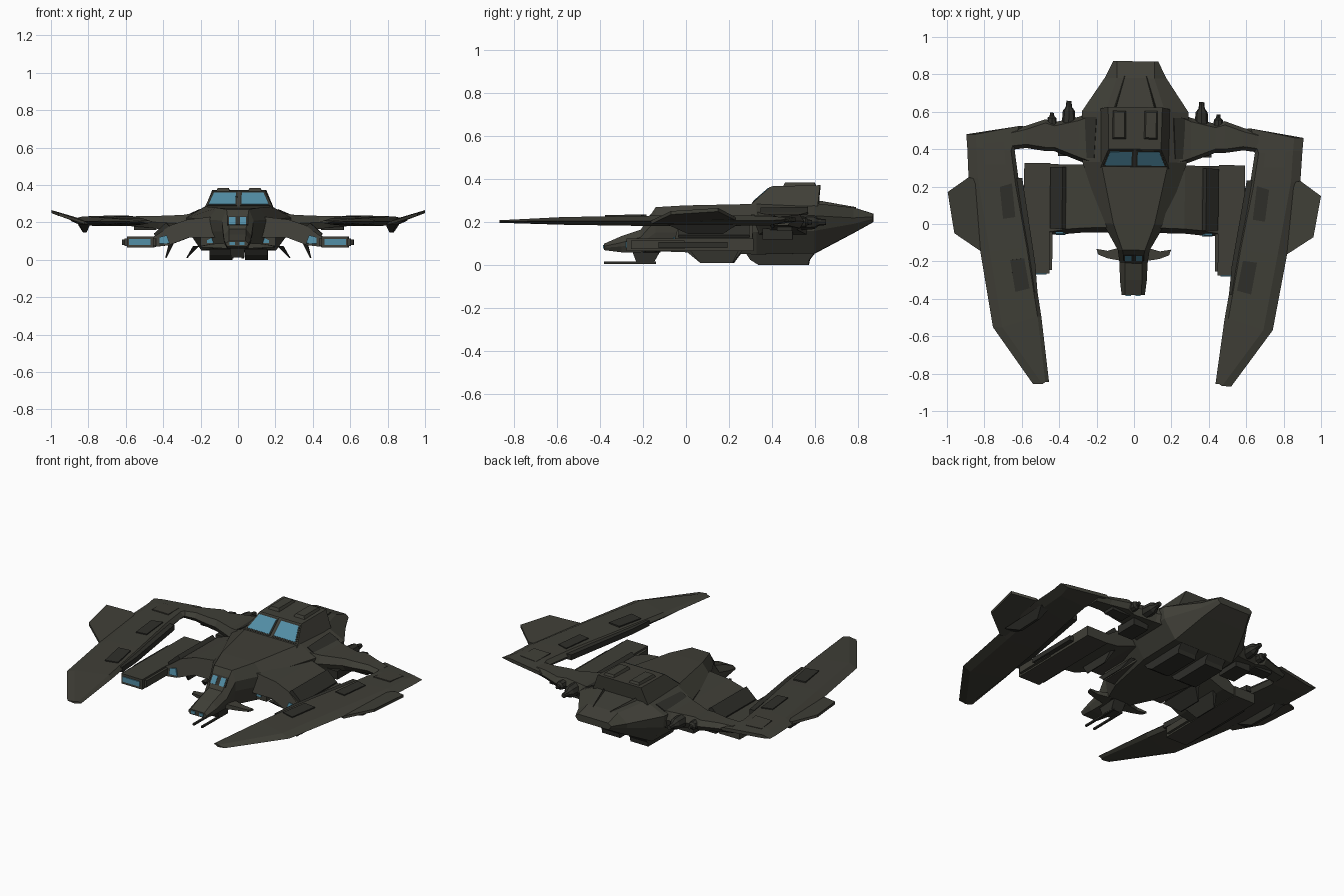
import bpy, bmesh, math
from mathutils import Vector

YAW = -0.011  # the whole craft is turned very slightly


def material(name, rgb):
    m = bpy.data.materials.new(name)
    m.diffuse_color = (*rgb, 1)
    return m


HULL = material("olive_grey", (0.050, 0.049, 0.038))
DARK = material("dark_grey", (0.028, 0.028, 0.023))
GLASS = material("blue_glass", (0.085, 0.27, 0.38))


def finish(name, bm, mat, mirror):
    bmesh.ops.recalc_face_normals(bm, faces=bm.faces)
    me = bpy.data.meshes.new(name)
    bm.to_mesh(me)
    bm.free()
    me.materials.append(mat)
    ob = bpy.data.objects.new(name, me)
    bpy.context.collection.objects.link(ob)
    ob.rotation_euler.z = YAW
    if mirror:
        ob.modifiers.new("mirror", 'MIRROR')
    return ob


def loft(name, rings, mat=HULL, mirror=True):
    """Skin a list of equal-length rings and cap both ends."""
    bm = bmesh.new()
    vs = [[bm.verts.new(p) for p in r] for r in rings]
    n = len(vs[0])
    for a, b in zip(vs, vs[1:]):
        for i in range(n):
            bm.faces.new((a[i], a[(i + 1) % n], b[(i + 1) % n], b[i]))
    bm.faces.new(vs[0])
    bm.faces.new(vs[-1])
    return finish(name, bm, mat, mirror)


def box(name, x, y, z, mat=HULL, mirror=True, taper=0.0):
    """Box from ranges; taper pulls in the top edges."""
    def ring(h, t):
        return [(x[0] + t, y[0] + t, h), (x[1] - t, y[0] + t, h),
                (x[1] - t, y[1] - t, h), (x[0] + t, y[1] - t, h)]
    return loft(name, [ring(z[0], 0), ring(z[1], taper)], mat, mirror)


def plate(name, quad, mat, thick=0.006, mirror=True):
    """Thin plate standing proud of a surface."""
    q = [Vector(p) for p in quad]
    n = (q[1] - q[0]).cross(q[2] - q[0]).normalized() * thick
    return loft(name, [[p - n * 0.4 for p in q], [p + n * 0.6 for p in q]], mat, mirror)


# Fuselage: eight-sided sections (y, top half-width, z, side, z, bottom, z)
sections = [
    (0.87, .10, .24, .12, .225, .10, .20),
    (0.78, .10, .268, .165, .22, .14, .15),
    (0.60, .16, .288, .285, .23, .20, .055),
    (0.33, .18, .285, .28, .225, .20, .05),
    (0.00, .11, .278, .165, .215, .13, .06),
    (-0.14, .06, .27, .085, .21, .07, .065),
    (-0.21, .045, .165, .075, .13, .055, .06),
    (-0.30, .045, .135, .072, .105, .055, .06),
    (-0.38, .045, .10, .062, .088, .05, .07)]
loft("fuselage", [[(a, y, za), (b, y, zb), (b * .97, y, zb - (zb - zc) * .4), (c, y, zc),
                   (-c, y, zc), (-b * .97, y, zb - (zb - zc) * .4), (-b, y, zb), (-a, y, za)]
                  for y, a, za, b, zb, c, zc in sections], mirror=False)

# Cabin with two windscreens and roof housings
loft("cabin", [[(-.185, .295, .275), (.185, .295, .275), (.185, .615, .275), (-.185, .615, .275)],
               [(-.14, .40, .367), (.14, .40, .367), (.145, .625, .372), (-.145, .625, .372)]],
     mirror=False)


def screen(x0, xb, xt, f0, f1):
    p = lambda x, f: (x, .295 + .105 * f, .275 + .092 * f)
    return [p(x0, f0), p(xb, f0), p(xt, f1), p(x0, f1)]


plate("windscreen_frame", screen(.008, .170, .138, .14, .95), DARK, .005)
plate("windscreen", screen(.016, .160, .132, .20, .88), GLASS, .009)
box("roof_housing", (.045, .125), (.45, .61), (.36, .385), taper=.012)
plate("shoulder_panel", [(.215, .35, .263), (.262, .35, .238),
                         (.265, .57, .241), (.205, .57, .267)], DARK, .009)
loft("rear_rail", [[(.10, .62, .28), (.115, .62, .28), (.107, .62, .30)],
                   [(.055, .79, .262), (.062, .79, .262), (.058, .79, .270)]])

# Nose: visor slits, chin lights, turret, guns and ears
plate("nose_visor_frame", [(-.055, -.162, .232), (-.055, -.193, .185),
                           (.055, -.193, .185), (.055, -.162, .232)], DARK, .008, False)
plate("nose_visor", [(.012, -.193, .185), (.045, -.193, .185),
                     (.045, -.167, .225), (.012, -.167, .225)], GLASS, .0098)
plate("nose_light", [(.012, -.381, .078), (.04, -.381, .078),
                     (.04, -.381, .094), (.012, -.381, .094)], GLASS)
loft("nose_turret", [[(-.04, -.25, .065), (.04, -.25, .065), (.04, -.12, .065), (-.04, -.12, .065)],
                     [(-.035, -.23, .012), (.035, -.23, .012), (.035, -.15, .012), (-.035, -.15, .012)]],
     DARK, False)
box("nose_gun", (.022, .034), (-.38, -.14), (.006, .016), DARK)
loft("nose_ear", [[(.05, -.12, .09), (.05, -.20, .09), (.05, -.20, .06), (.05, -.12, .06)],
                  [(.14, -.145, .085), (.14, -.185, .085), (.14, -.185, .065), (.14, -.145, .065)],
                  [(.20, -.135, .075), (.19, -.165, .075), (.19, -.165, .065), (.20, -.135, .065)]])

# Belly tanks and side intakes
loft("belly_tank", [[(.035, y0, z), (.155, y0, z), (.155, y1, z), (.035, y1, z)]
                    for z, y0, y1 in ((.07, .27, .61), (.025, .30, .575), (0, .34, .57))], DARK)
box("side_intake", (.10, .20), (-.01, .33), (.07, .15))
plate("intake_glow", [(.115, -.012, .09), (.165, -.012, .09),
                      (.165, -.012, .105), (.115, -.012, .13)], GLASS)

# Drooping arms that carry the nacelles
arm = [(.10, .235), (.27, .215), (.36, .185), (.43, .135), (.46, .12),
       (.46, .068), (.37, .078), (.26, .12), (.10, .12)]
loft("nacelle_arm", [[(x, -.06 + (z - .07) * .25, z) for x, z in arm],
                     [(x, .315, z) for x, z in arm]])
plate("arm_intake", [(.365, -.058, .088), (.42, -.058, .085),
                     (.42, -.05, .12), (.38, -.05, .13)], GLASS, .009)
loft("arm_ridge", [[(.36, y, .175), (.44, y, .12), (.45, y, .14), (.385, y, .198)]
                   for y in (-.03, .30)], DARK)

# Nacelles
box("nacelle", (.45, .59), (-.27, .32), (.065, .125))
box("nacelle_lip", (.435, .605), (-.25, .0), (.075, .115))
box("nacelle_pin", (.59, .618), (-.12, .20), (.08, .108), DARK)
plate("nacelle_intake", [(.465, -.271, .08), (.58, -.271, .08),
                         (.58, -.271, .11), (.465, -.271, .11)], GLASS)

# Ventral fins
for name, xt, zt, xb in (("inner_fin", .225, .075, .275), ("outer_fin", .35, .11, .387)):
    loft(name, [[(xt - .015, -.01, zt), (xt + .015, -.01, zt), (xt + .015, .27, zt), (xt - .015, .27, zt)],
                [(xb - .003, .07, .01), (xb + .003, .07, .01), (xb + .003, .22, .01), (xb - .003, .22, .01)]],
         DARK)

# Pylon between fuselage and wing: (x, front y, rear y, z low, z high)
pylon = [(.20, .30, .61, .13, .255), (.30, .335, .57, .15, .24), (.43, .385, .54, .165, .235),
         (.48, .385, .555, .172, .235), (.58, .40, .52, .18, .232), (.66, .39, .50, .185, .226)]
loft("wing_pylon", [[(x, f, (l + h) / 2), (x, f + .02, h), (x, r - .02, h),
                     (x, r, (l + h) / 2), (x, r - .02, l), (x, f + .02, l)]
                    for x, f, r, l, h in pylon])
box("pylon_block", (.31, .41), (.36, .50), (.12, .17), DARK)
box("pylon_vent", (.44, .56), (.43, .50), (.16, .19), DARK)

# Exhaust nozzles
for name, x, y0, y1, r in (("large_nozzle", .355, .52, .655, .038), ("small_nozzle", .445, .52, .59, .028)):
    loft(name, [[(x + r * k * math.cos(i * math.pi / 4), y, .20 + r * k * math.sin(i * math.pi / 4))
                 for i in range(8)]
                for y, k in ((y0, 1), (y0 + (y1 - y0) * .6, .85), (y0 + (y1 - y0) * .75, .45), (y1, .35))],
         DARK)

# Forward-swept wing blade: (inner x, inner y, outer x, outer y, half thickness, z)
blade = [(.445, -.85, .53, -.862, .006, .203), (.49, -.50, .748, -.56, .018, .206),
         (.552, -.13, .82, -.155, .024, .206), (.615, .20, .887, .235, .024, .207),
         (.642, .385, .896, .40, .022, .207), (.60, .517, .902, .47, .010, .212)]
loft("wing_blade", [[(xi, yi, z), (xi + .02, yi, z + t), (xo - .05, yo, z + t),
                     (xo, yo, z), (xo - .05, yo, z - t), (xi + .02, yi, z - t)]
                    for xi, yi, xo, yo, t, z in blade])

# Upturned winglet
outline = [(.78, -.14), (.82, -.153), (.96, -.06), (.998, .16), (.887, .24), (.80, .22)]
lift = lambda x: .2 + max(0, x - .84) * .37
loft("winglet", [[(x, y, lift(x) + d) for x, y in outline] for d in (-.009, .007)])

# Raised wing panels, inner strip and under-wing keel
plate("wing_panel_rear", [(.635, .03, .231), (.70, .02, .231), (.72, .19, .231), (.655, .21, .231)], DARK, .009)
plate("wing_panel_front", [(.555, -.35, .227), (.63, -.37, .227), (.66, -.20, .231), (.585, -.19, .231)], DARK, .009)
plate("wing_panel_root", [(.69, .31, .230), (.80, .31, .230), (.81, .42, .224), (.70, .43, .222)], HULL, .009)
loft("wing_strip", [[(x, y, .19), (x + .03, y, .19), (x + .03, y, .222), (x, y, .222)]
                    for x, y in ((.512, -.37), (.525, -.22), (.60, .24))], DARK)
loft("wing_keel", [[(.79, -.08, .19), (.85, -.08, .19), (.86, .25, .19), (.80, .25, .19)],
                   [(.81, .02, .145), (.825, .02, .145), (.83, .18, .145), (.815, .18, .145)]], DARK)
